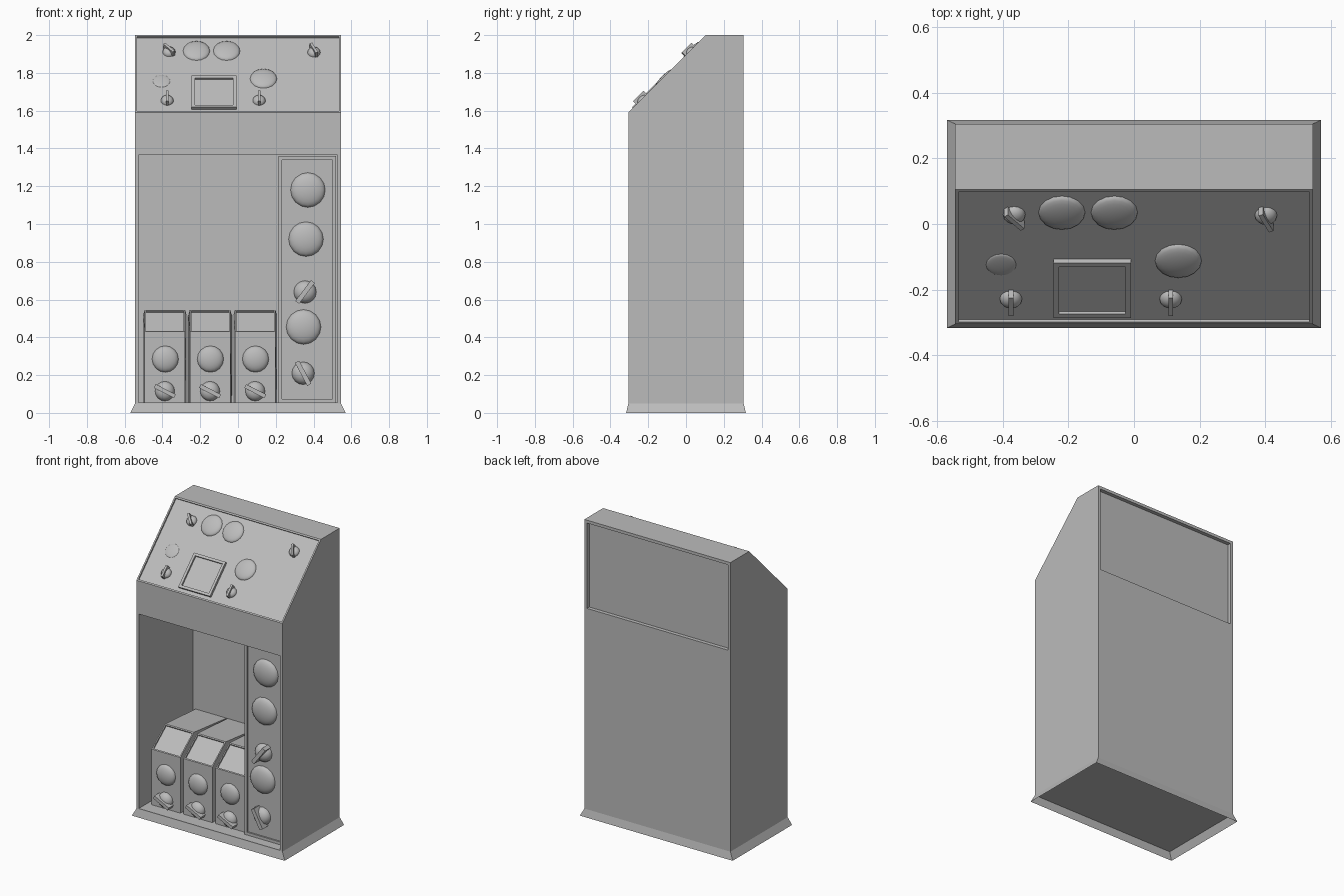
import bpy, bmesh, math
from mathutils import Matrix, Vector

old = bpy.data.objects.get("Cube")
if old:
    bpy.data.objects.remove(old, do_unlink=True)

grey = bpy.data.materials.new("cabinet_grey")
grey.use_nodes = True
grey.diffuse_color = (0.5, 0.5, 0.5, 1)
grey.node_tree.nodes["Principled BSDF"].inputs["Base Color"].default_value = (0.5, 0.5, 0.5, 1)


def finish(name, bm, matrix=None, smooth=False):
    mesh = bpy.data.meshes.new(name)
    bmesh.ops.recalc_face_normals(bm, faces=bm.faces)
    for f in bm.faces:
        f.smooth = smooth
    bm.to_mesh(mesh)
    bm.free()
    mesh.materials.append(grey)
    obj = bpy.data.objects.new(name, mesh)
    bpy.context.collection.objects.link(obj)
    if matrix:
        obj.matrix_world = matrix
    return obj


def prism(profile, x0, x1):
    """Extrude a side profile of (y, z) points across x."""
    bm = bmesh.new()
    face = bm.faces.new([bm.verts.new((x0, y, z)) for y, z in profile])
    ext = bmesh.ops.extrude_face_region(bm, geom=[face])["geom"]
    bmesh.ops.translate(bm, vec=(x1 - x0, 0, 0),
                        verts=[v for v in ext if isinstance(v, bmesh.types.BMVert)])
    bmesh.ops.recalc_face_normals(bm, faces=bm.faces)
    return bm


def facing(bm, direction, above=0.0):
    """Face that best faces a direction, with its centre above a height."""
    d = Vector(direction).normalized()
    bm.normal_update()
    return max((f for f in bm.faces if f.calc_center_median().z > above),
               key=lambda f: f.normal.dot(d))


def recess(bm, face, margin, depth):
    """Sink a face straight in, leaving a border around it."""
    bmesh.ops.inset_individual(bm, faces=[face], thickness=margin)
    rim = list(face.verts)
    bmesh.ops.inset_individual(bm, faces=[face], thickness=0, depth=-depth)
    return rim + list(face.verts)


def mount(x, y, z, tilt):
    return Matrix.Translation((x, y, z)) @ Matrix.Rotation(math.radians(tilt), 4, 'X')


def dome(name, place, radius, height):
    bm = bmesh.new()
    bmesh.ops.create_uvsphere(bm, u_segments=16, v_segments=12, radius=1)
    bmesh.ops.delete(bm, geom=[v for v in bm.verts if v.co.z < -0.01], context='VERTS')
    bmesh.ops.scale(bm, vec=(radius, radius, height), verts=bm.verts)
    finish(name, bm, place, smooth=True)


def knob(name, place, radius, angle):
    dome(name + "_base", place, radius, radius * 0.75)
    bm = bmesh.new()
    bmesh.ops.create_cube(bm, size=1)
    bmesh.ops.scale(bm, vec=(radius * 2.3, radius * 0.42, radius), verts=bm.verts)
    bmesh.ops.translate(bm, vec=(0, 0, radius * 0.55), verts=bm.verts)
    finish(name + "_grip", bm, place @ Matrix.Rotation(math.radians(angle), 4, 'Z'))


# Cabinet shell with sloped console, open front bay and rear recess
bm = prism([(-0.305, 0.05), (0.305, 0.05), (0.305, 2), (0.105, 2), (-0.305, 1.59)],
           -0.545, 0.545)
bmesh.ops.bisect_plane(bm, geom=bm.verts[:] + bm.edges[:] + bm.faces[:],
                       plane_co=(0, 0, 1.385), plane_no=(0, 0, 1))
recess(bm, facing(bm, (0, -1, 1), 1.6), 0.014, 0.01)
recess(bm, facing(bm, (0, 1, 0), 1.5), 0.028, 0.025)
bay_face = min((f for f in bm.faces if f.normal.y < -0.99),
               key=lambda f: f.calc_center_median().z)
for v in recess(bm, bay_face, 0.026, 0.575):
    if v.co.z < 0.2:
        v.co.z = 0.055
finish("cabinet", bm)

# Flared open skirt
bm = bmesh.new()
bmesh.ops.create_cube(bm, size=1)
for v in bm.verts:
    low = v.co.z < 0
    v.co = (math.copysign(0.57 if low else 0.545, v.co.x),
            math.copysign(0.317 if low else 0.305, v.co.y), 0 if low else 0.05)
bmesh.ops.delete(bm, geom=[f for f in bm.faces if abs(f.normal.z) > 0.99], context='FACES')
finish("skirt", bm)

# Control column with framed face
bm = prism([(-0.24, 0.055), (0.27, 0.055), (0.27, 1.359), (-0.24, 1.359)], 0.215, 0.519)
recess(bm, facing(bm, (0, -1, 0)), 0.027, 0.01)
finish("control_column", bm)
for i, (x, z) in enumerate([(0.37, 1.18), (0.36, 0.92), (0.347, 0.455)]):
    dome(f"column_gauge_{i}", mount(x, -0.23, z, 90), 0.092, 0.035)
for i, (x, z, a) in enumerate([(0.355, 0.64, 53), (0.345, 0.21, -62)]):
    knob(f"column_knob_{i}", mount(x, -0.23, z, 90), 0.06, a)

# Three low units in the bay, slightly wider at the rear
for i in range(3):
    cx = -0.387 + 0.239 * i
    bm = prism([(-0.215, 0.055), (0.265, 0.055), (0.265, 0.515), (-0.07, 0.545),
                (-0.215, 0.43)], -0.107, 0.107)
    for v in bm.verts:
        if v.co.y > 0.2:
            v.co.x *= 1.08
    recess(bm, facing(bm, (0, -0.115, 0.145), 0.45), 0.011, 0.01)
    bmesh.ops.translate(bm, vec=(cx, 0, 0), verts=bm.verts)
    finish(f"unit_{i}", bm)
    dome(f"unit_gauge_{i}", mount(cx + 0.002, -0.215, 0.285, 90), 0.07, 0.03)
    knob(f"unit_knob_{i}", mount(cx, -0.215, 0.115, 90), 0.052, -27)


# Console controls on the sloped panel
def on_slope(x, z):
    return mount(x, z - 1.881, z, 45)


for i, (x, z, r, h) in enumerate([(-0.22, 1.916, 0.071, 0.02), (-0.06, 1.916, 0.071, 0.02),
                                  (0.135, 1.769, 0.071, 0.02), (-0.405, 1.757, 0.046, 0.006)]):
    dome(f"console_gauge_{i}", on_slope(x, z), r, h)
for i, (x, z, a) in enumerate([(-0.365, 1.91, -50), (0.402, 1.908, -66),
                               (-0.375, 1.653, 90), (0.112, 1.653, 90)]):
    knob(f"console_knob_{i}", on_slope(x, z), 0.034, a)

# Raised screen
bm = bmesh.new()
bmesh.ops.create_cube(bm, size=1)
bmesh.ops.scale(bm, vec=(0.237, 0.237, 0.034), verts=bm.verts)
recess(bm, facing(bm, (0, 0, 1), -1), 0.024, 0.012)
finish("screen", bm, on_slope(-0.127, 1.69))
